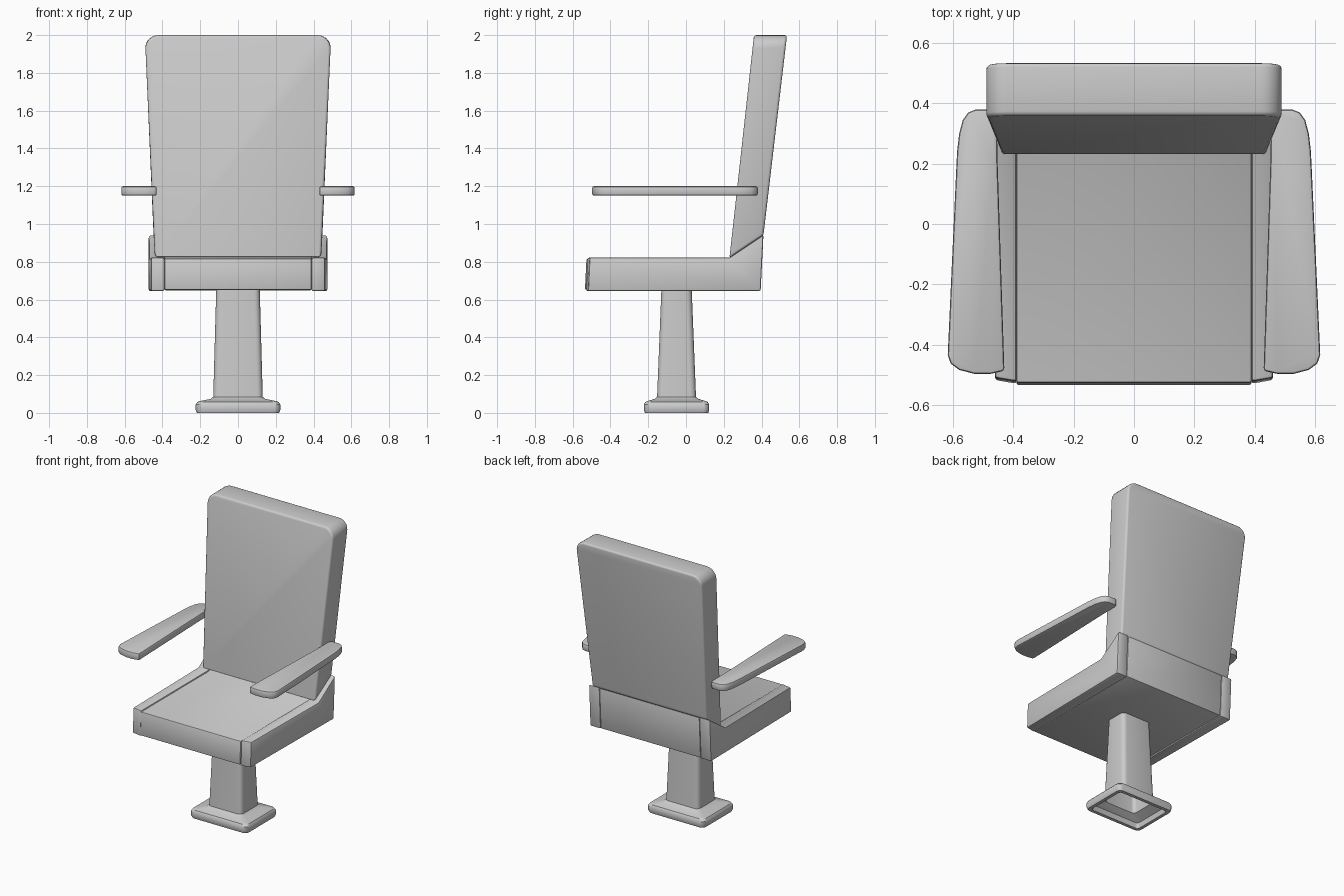
import bpy, bmesh
from math import sin, cos, pi, radians

if "Cube" in bpy.data.objects:
    bpy.data.objects.remove(bpy.data.objects["Cube"])


def loft(name, rings, bevel=0.0, segments=2, min_angle=40):
    """Skin a list of equal-length point rings, cap both ends, round sharp edges."""
    bm = bmesh.new()
    vs = [[bm.verts.new(p) for p in ring] for ring in rings]
    n = len(vs[0])
    for a, b in zip(vs, vs[1:]):
        for i in range(n):
            j = (i + 1) % n
            bm.faces.new((a[i], a[j], b[j], b[i]))
    bm.faces.new(vs[0])
    bm.faces.new(vs[-1])
    bmesh.ops.recalc_face_normals(bm, faces=bm.faces)
    if bevel:
        sharp = [e for e in bm.edges if e.calc_face_angle(0) > radians(min_angle)]
        bmesh.ops.bevel(bm, geom=sharp, offset=bevel, segments=segments,
                        profile=0.5, affect='EDGES', clamp_overlap=True)
    me = bpy.data.meshes.new(name)
    bm.to_mesh(me)
    bm.free()
    ob = bpy.data.objects.new(name, me)
    bpy.context.collection.objects.link(ob)
    bpy.ops.object.select_all(action='DESELECT')
    ob.select_set(True)
    bpy.context.view_layer.objects.active = ob
    bpy.ops.object.shade_smooth_by_angle(angle=radians(35))
    return ob


def rounded_rect(hx, hy, r, z, cy=-0.05, steps=4):
    pts = []
    for k, (sx, sy) in enumerate([(1, 1), (-1, 1), (-1, -1), (1, -1)]):
        for s in range(steps + 1):
            a = (k + s / steps) * pi / 2
            pts.append((sx * (hx - r) + r * cos(a), cy + sy * (hy - r) + r * sin(a), z))
    return pts


# Pedestal: flared foot and tapered column, hollow from below
pedestal = [(.115, .080, .03, .66), (.131, .103, .03, .085), (.145, .115, .03, .074),
            (.195, .150, .03, .064), (.215, .165, .03, .058), (.224, .173, .03, .045),
            (.224, .173, .03, .015), (.218, .168, .03, .0), (.195, .145, .02, .0),
            (.188, .138, .02, .035), (.125, .097, .025, .065), (.108, .073, .025, .64)]
loft("pedestal", [rounded_rect(*p) for p in pedestal])

# Seat: central cushion with the slope that carries the backrest
cushion = [(-.535, .652), (-.527, .817), (.23, .817), (.41, .94), (.395, .648)]
loft("seat_cushion", [[(x, y, z) for y, z in cushion] for x in (-.39, .39)], .008)

# Seat side panels, tapering slightly toward the front
panel = [(-.53, .645), (-.522, .822), (.23, .822), (.41, .943), (.395, .645)]
for s, side in ((-1, "left"), (1, "right")):
    outer = [(s * (.461 + .012 * (y + .53) / .94), y + (.012 if y < 0 else 0), z)
             for y, z in panel]
    loft(side + "_seat_panel", [[(s * .39, y, z) for y, z in panel], outer], .009)

# Backrest: reclined slab, wider at the top with rounded upper corners
half = [(.44, 0)] + [(.42 + .07 * cos(a * pi / 12), 1 - .06 * (1 - sin(a * pi / 12)))
                     for a in range(7)]
outline = half + [(-x, t) for x, t in reversed(half)]
front = [(x, .23 + .13 * t, .82 + 1.18 * t) for x, t in outline]
rear = [(x + (.007 if x > 0 else -.007) * (t == 0), .41 + .125 * t, .94 + 1.06 * t)
        for x, t in outline]
loft("backrest", [front, rear], .014, 3)

# Armrests: flat paddles, broader at the front
paddle = [(.43, -.487), (.475, -.497), (.53, -.497), (.58, -.484), (.608, -.463),
          (.618, -.435), (.605, -.15), (.587, .24), (.58, .30), (.568, .345),
          (.55, .37), (.525, .38), (.465, .38), (.455, .36), (.453, .22)]
for s, side in ((-1, "left"), (1, "right")):
    loft(side + "_armrest", [[(s * x, y, z) for x, y in paddle] for z in (1.15, 1.2)],
         .01, 2, 60)
